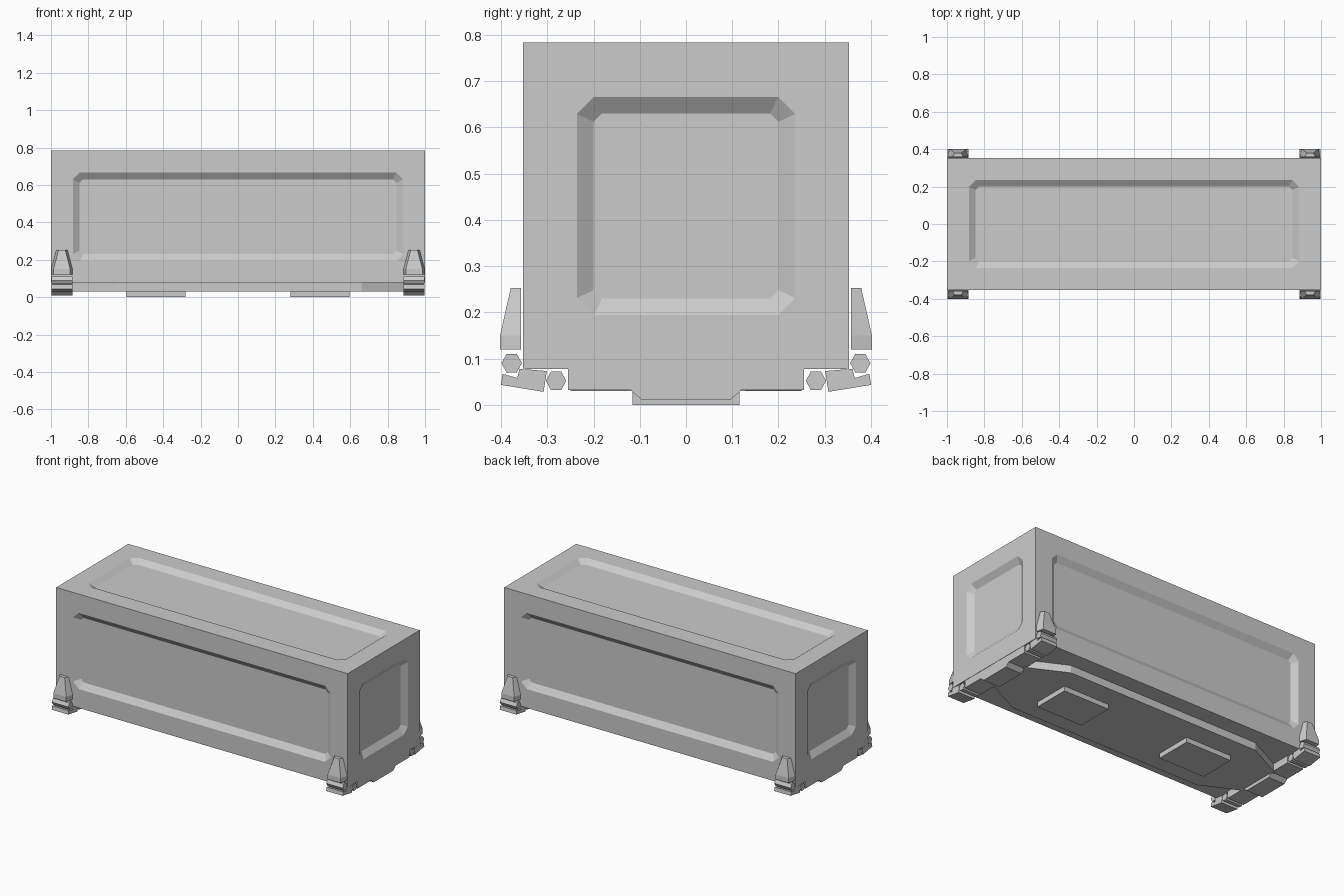
import bpy, bmesh
from mathutils import Vector

if "Cube" in bpy.data.objects:
    bpy.data.objects.remove(bpy.data.objects["Cube"])

def finish(bm, name):
    bmesh.ops.remove_doubles(bm, verts=bm.verts, dist=1e-5)
    bmesh.ops.recalc_face_normals(bm, faces=bm.faces)
    me = bpy.data.meshes.new(name)
    bm.to_mesh(me)
    bm.free()
    ob = bpy.data.objects.new(name, me)
    bpy.context.collection.objects.link(ob)
    return ob

def loft(name, sections):
    """Join matching closed loops of points and cap both ends."""
    bm = bmesh.new()
    rings = [[bm.verts.new(p) for p in s] for s in sections]
    for a, b in zip(rings, rings[1:]):
        n = len(a)
        for i in range(n):
            bm.faces.new((a[i], a[(i + 1) % n], b[(i + 1) % n], b[i]))
    bm.faces.new(rings[0])
    bm.faces.new(rings[-1])
    return finish(bm, name)

def bar(name, profile, x0, x1):
    """Extrude a (y, z) profile along x."""
    return loft(name, [[(x, y, z) for y, z in profile] for x in (x0, x1)])

def octagon(hu, hv, c):
    return [(hu, hv - c), (hu - c, hv), (c - hu, hv), (-hu, hv - c),
            (-hu, c - hv), (c - hu, -hv), (hu - c, -hv), (hu, c - hv)]

# container body: box with a chamfered recessed panel on every face but the bottom
HX, HY, ZC = 1.0, 0.353, 0.43
MARGIN, BEVEL, DEPTH = 0.117, 0.036, 0.025
X, Y, Z = Vector((1, 0, 0)), Vector((0, 1, 0)), Vector((0, 0, 1))
bm = bmesh.new()
for u, v, n, hu, hv, hn in [(X, Z, -Y, HX, HY, HY), (X, Z, Y, HX, HY, HY),
                            (Y, Z, X, HY, HY, HX), (Y, Z, -X, HY, HY, HX),
                            (X, Y, Z, HX, HY, HY)]:
    def pt(p, d=0.0):
        return bm.verts.new(u * p[0] + v * p[1] + n * (hn - d) + Z * ZC)
    corner = [pt(p) for p in [(hu, hv), (-hu, hv), (-hu, -hv), (hu, -hv)]]
    au, av = hu - MARGIN, hv - MARGIN
    outer = [pt(p) for p in octagon(au, av, 0.037)]
    inner = [pt(p, DEPTH) for p in octagon(au - BEVEL, av - BEVEL, 0.018)]
    for i in range(4):
        a, b, c = outer[2 * i], outer[2 * i + 1], outer[(2 * i + 2) % 8]
        bm.faces.new((corner[i], a, b))
        bm.faces.new((corner[i], b, c, corner[(i + 1) % 4]))
    for i in range(8):
        j = (i + 1) % 8
        bm.faces.new((outer[i], outer[j], inner[j], inner[i]))
    bm.faces.new(inner)
bm.faces.new([bm.verts.new((x, y, ZC - HY)) for x, y in
              [(HX, HY), (-HX, HY), (-HX, -HY), (HX, -HY)]])
finish(bm, "container_body")

# underside plate, narrowing towards both ends
outline = [(0.9, 0.13), (0.66, 0.25), (-0.66, 0.25), (-0.9, 0.13),
           (-0.9, -0.13), (-0.66, -0.25), (0.66, -0.25), (0.9, -0.13)]
loft("base_plate", [[(x, y, z) for x, y in outline] for z in (0.03, 0.078)])

half = [(0.255, 0.077), (0.255, 0.032), (0.12, 0.032), (0.095, 0.01)]
crossbar = half + [(-y, z) for y, z in reversed(half)]
hexagon = [(0.022, 0), (0.011, 0.02), (-0.011, 0.02),
           (-0.022, 0), (-0.011, -0.02), (0.011, -0.02)]
bracket = [(0.308, 0.028), (0.4, 0.043), (0.397, 0.067),
           (0.365, 0.058), (0.36, 0.078), (0.301, 0.073)]

for sx, end in ((1, "right"), (-1, "left")):
    # foot pad and end crossbar
    pad = [(0.116, 0), (0.116, 0.035), (-0.116, 0.035), (-0.116, 0)]
    bar(f"foot_pad_{end}", pad, sx * 0.28, sx * 0.595)
    bar(f"crossbar_{end}", crossbar, sx * 0.885, sx * 0.998)
    for sy, side in ((1, "back"), (-1, "front")):
        tag = f"{end}_{side}"
        # hinge pins, hinge bracket and tapered clamp
        for name, cy, cz in (("inner_pin", 0.281, 0.052), ("outer_pin", 0.377, 0.09)):
            bar(f"{name}_{tag}", [(sy * (cy + y), cz + z) for y, z in hexagon],
                sx * 0.885, sx * 0.998)
        bar(f"bracket_{tag}", [(sy * y, z) for y, z in bracket], sx * 0.885, sx * 0.998)
        rings = []
        for z, y1, xa, xb in ((0.12, 0.402, 0.885, 0.998), (0.15, 0.402, 0.885, 0.998),
                              (0.253, 0.379, 0.912, 0.971)):
            rings.append([(sx * x, sy * y, z) for x, y in
                          [(xa, 0.357), (xb, 0.357), (xb - 0.012, y1), (xa + 0.012, y1)]])
        loft(f"clamp_{tag}", rings)
